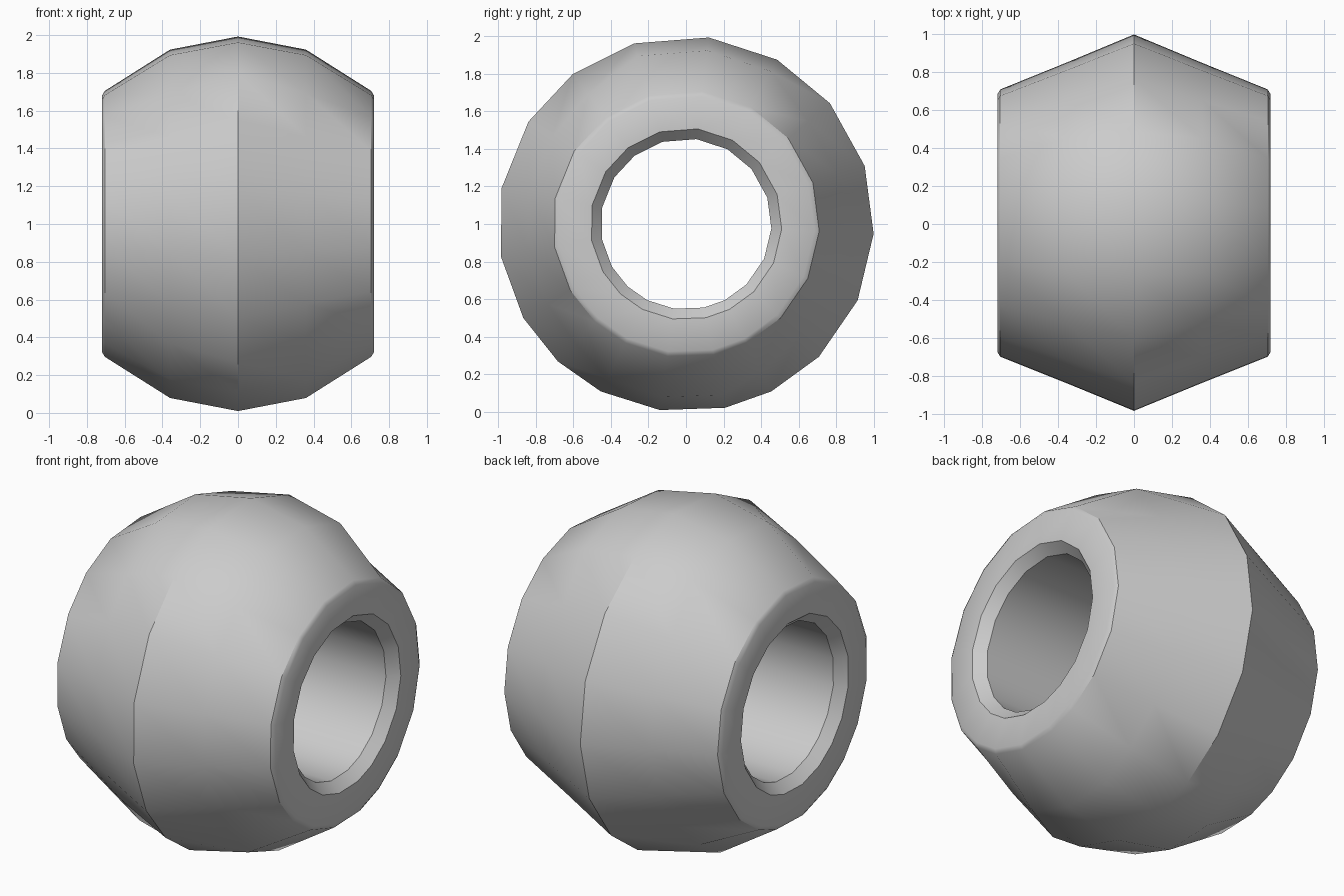
import bpy, bmesh
from math import radians, cos, sin

cube = bpy.data.objects.get("Cube")
if cube:
    bpy.data.objects.remove(cube, do_unlink=True)

# Single grey clay colour
grey = bpy.data.materials.new("clay_grey")
grey.use_nodes = True
colour = (0.6, 0.6, 0.6, 1)
grey.diffuse_color = colour
grey.node_tree.nodes["Principled BSDF"].inputs["Base Color"].default_value = colour

# Uneven hand-cut spokes around the x axis: angle -> roundness of the shoulder
SPOKES = {83: 1, 61: 1, 40: 0, 18: 0, -3: 0, -24: 0, -45: 0, -63: 0.4, -78: 1,
          -98: 1, -117: 0.9, -133: 0.2, -150: 0, -170: 0, -191: 0, -213: 0,
          -233: 0.2, -254: 1}


def half_profile(roundness):
    """Half cross-section from the bore mouth out to the middle ridge."""
    shoulder = 0.85 + 0.08 * roundness
    return [(0.66, 0.455), (0.72, 0.51), (0.72, 0.685), (0.705, 0.71),
            (0.36, shoulder), (0, 1.0)]


def full_profile(roundness):
    right = half_profile(roundness)
    return right + [(-x, r) for x, r in reversed(right[:-1])]


# Bead: closed cross-sections bridged around the axis
bm = bmesh.new()
rings = []
for angle, roundness in SPOKES.items():
    a = radians(angle)
    rings.append([bm.verts.new((x, r * cos(a), 1 + r * sin(a)))
                  for x, r in full_profile(roundness)])
for i, ring in enumerate(rings):
    following = rings[(i + 1) % len(rings)]
    for j in range(len(ring)):
        k = (j + 1) % len(ring)
        bm.faces.new((ring[j], ring[k], following[k], following[j]))
bmesh.ops.recalc_face_normals(bm, faces=bm.faces)

mesh = bpy.data.meshes.new("bead")
bm.to_mesh(mesh)
bm.free()
mesh.materials.append(grey)
bead = bpy.data.objects.new("bead", mesh)
bpy.context.collection.objects.link(bead)

# Smooth surface with a crisp ridge and rims
bpy.ops.object.select_all(action="DESELECT")
bead.select_set(True)
bpy.context.view_layer.objects.active = bead
bpy.ops.object.shade_smooth_by_angle(angle=radians(32))
